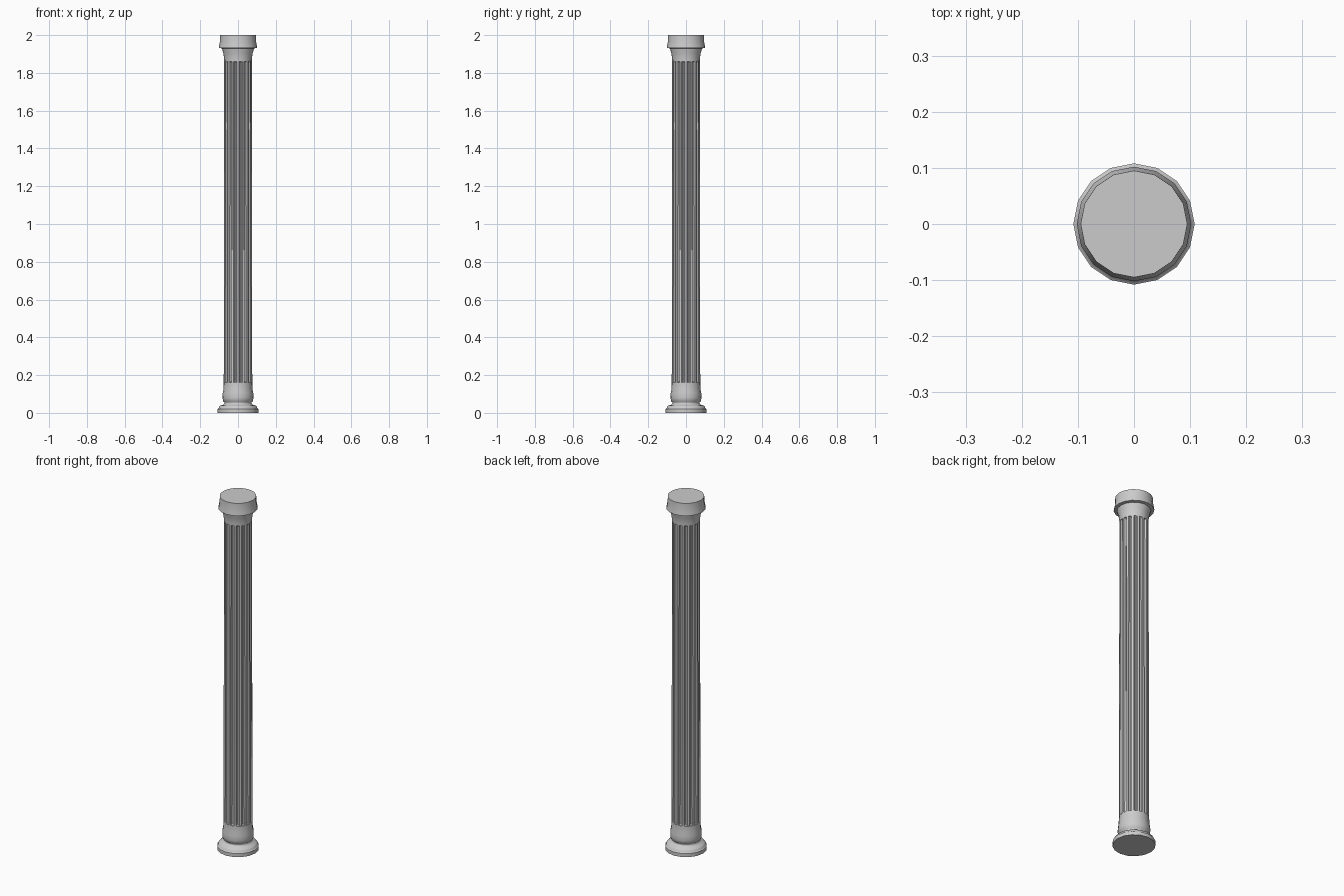
import bpy, bmesh, math

if "Cube" in bpy.data.objects:
    bpy.data.objects.remove(bpy.data.objects["Cube"])

SIDES = 16
STEP = 2 * math.pi / SIDES


def finish(name, bm, angle=50):
    bmesh.ops.recalc_face_normals(bm, faces=bm.faces)
    me = bpy.data.meshes.new(name)
    bm.to_mesh(me)
    bm.free()
    ob = bpy.data.objects.new(name, me)
    bpy.context.collection.objects.link(ob)
    bpy.context.view_layer.objects.active = ob
    ob.select_set(True)
    bpy.ops.object.shade_smooth_by_angle(angle=math.radians(angle))
    ob.select_set(False)


def skin(bm, rings):
    loops = [[bm.verts.new(p) for p in ring] for ring in rings]
    n = len(loops[0])
    for a, b in zip(loops, loops[1:]):
        for i in range(n):
            j = (i + 1) % n
            bm.faces.new((a[i], a[j], b[j], b[i]))
    bm.faces.new(loops[0])
    bm.faces.new(loops[-1])


def turned(name, profile):
    bm = bmesh.new()
    skin(bm, [[(r * math.cos(i * STEP), r * math.sin(i * STEP), z) for i in range(SIDES)]
              for r, z in profile])
    finish(name, bm)


# Stepped foot with the rounded moulding above it
turned("base", [(0.108, 0), (0.108, 0.02), (0.102, 0.024), (0.101, 0.032), (0.094, 0.038),
                (0.078, 0.043), (0.072, 0.05), (0.072, 0.056), (0.079, 0.062),
                (0.082, 0.08), (0.081, 0.105), (0.077, 0.125), (0.076, 0.16)])

# Flared neck, projecting lip and tapered drum
turned("capital", [(0.073, 1.86), (0.074, 1.88), (0.078, 1.905), (0.084, 1.925),
                   (0.085, 1.93), (0.102, 1.932), (0.1, 1.945), (0.096, 1.965),
                   (0.095, 2.0)])


# Fluted shaft: one flat land and one hollow per side
def flute_ring(r, z, depth):
    apothem = r * math.cos(STEP / 2)
    half = r * math.sin(STEP / 2)
    section = [(-1, 0), (-0.62, 0), (-0.4, 0.75), (0, 1), (0.4, 0.75), (0.62, 0)]
    pts = []
    for k in range(SIDES):
        a = (k + 0.5) * STEP
        for t, d in section:
            x, y = apothem - d * depth, t * half
            pts.append((x * math.cos(a) - y * math.sin(a),
                        x * math.sin(a) + y * math.cos(a), z))
    return pts


bm = bmesh.new()
skin(bm, [flute_ring(0.0755, 0.155, 0.0), flute_ring(0.0755, 0.165, 0.010),
          flute_ring(0.073, 1.855, 0.010), flute_ring(0.073, 1.865, 0.0)])
finish("fluted_shaft", bm, 30)
